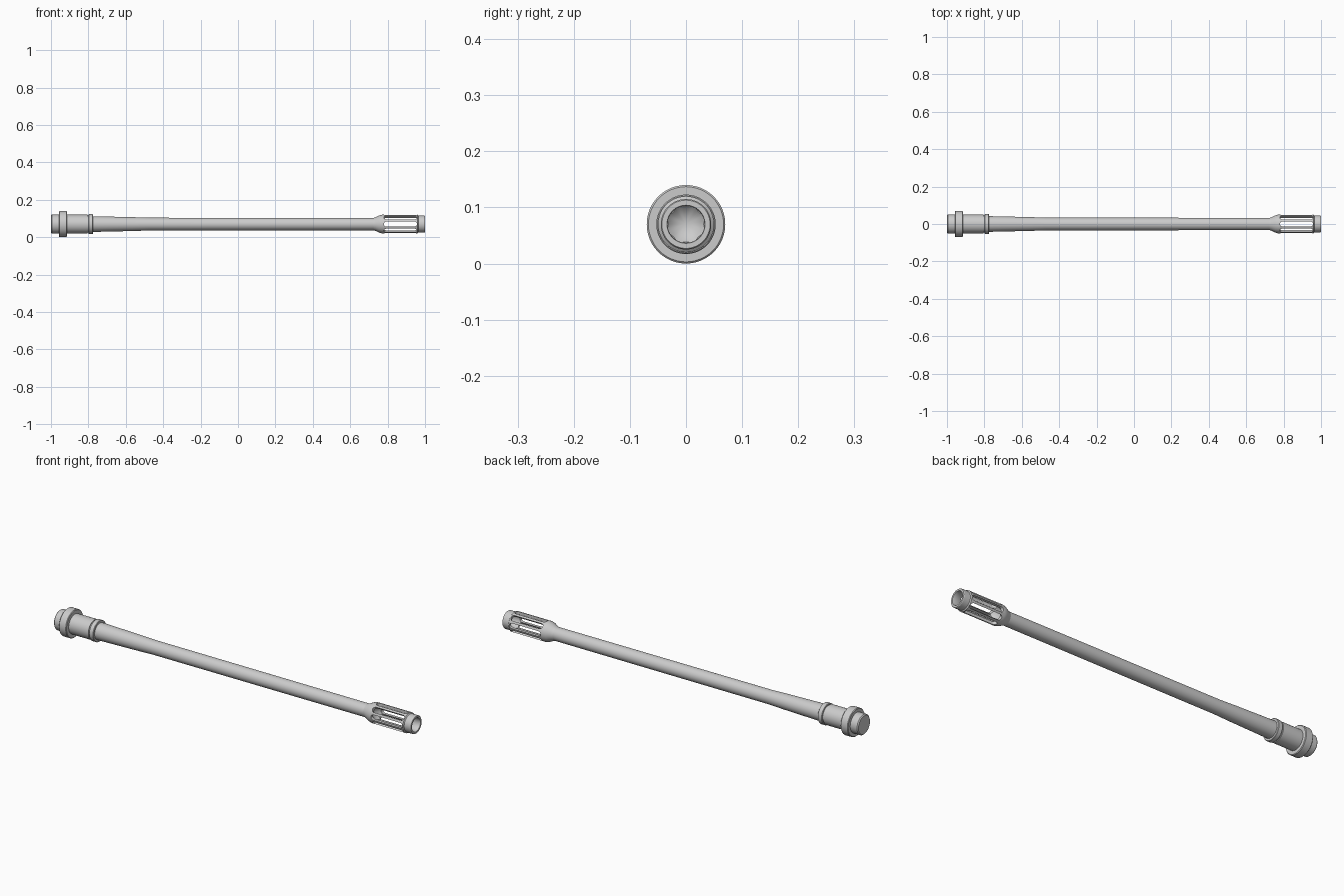
import bpy, bmesh, math
from mathutils import Matrix, Vector

if "Cube" in bpy.data.objects:
    bpy.data.objects.remove(bpy.data.objects["Cube"])

AXIS_Z = 0.07
SEGMENTS = 48


def finish(name, bm):
    bmesh.ops.remove_doubles(bm, verts=bm.verts, dist=1e-5)
    bmesh.ops.recalc_face_normals(bm, faces=bm.faces)
    mesh = bpy.data.meshes.new(name)
    bm.to_mesh(mesh)
    bm.free()
    obj = bpy.data.objects.new(name, mesh)
    bpy.context.collection.objects.link(obj)
    obj.location.z = AXIS_Z
    return obj


def smooth(obj):
    bpy.ops.object.select_all(action='DESELECT')
    obj.select_set(True)
    bpy.context.view_layer.objects.active = obj
    bpy.ops.object.shade_smooth_by_angle(angle=math.radians(30))


def lathe(name, profile):
    """Revolve (x, radius) points around the long axis."""
    bm = bmesh.new()
    verts = [bm.verts.new((x, 0, r)) for x, r in profile]
    edges = [bm.edges.new(pair) for pair in zip(verts, verts[1:])]
    bmesh.ops.spin(bm, geom=verts + edges, cent=(0, 0, 0), axis=(1, 0, 0),
                   angle=math.tau, steps=SEGMENTS, use_merge=True)
    return finish(name, bm)


def slot_cutter(angle, x0, x1, half):
    """Round-ended bar that cuts two opposite slots."""
    bm = bmesh.new()
    outline = []
    for cx, start in ((x1 - half, -90), (x0 + half, 90)):
        for i in range(9):
            a = math.radians(start + i * 22.5)
            outline.append(bm.verts.new((cx + half * math.cos(a), -0.1, half * math.sin(a))))
    face = bm.faces.new(outline)
    ext = bmesh.ops.extrude_face_region(bm, geom=[face])
    bmesh.ops.translate(bm, vec=Vector((0, 0.2, 0)),
                        verts=[v for v in ext['geom'] if isinstance(v, bmesh.types.BMVert)])
    bmesh.ops.rotate(bm, verts=bm.verts, cent=(0, 0, 0),
                     matrix=Matrix.Rotation(angle, 3, 'X'))
    return finish("slot_cutter", bm)


# Breech sleeve with its large locking collar
smooth(lathe("breech_sleeve", [
    (-1, 0), (-1, 0.046), (-0.995, 0.051), (-0.957, 0.051), (-0.957, 0.067),
    (-0.954, 0.07), (-0.918, 0.07), (-0.915, 0.067), (-0.915, 0.05),
    (-0.805, 0.05), (-0.805, 0.03), (-0.805, 0)]))

# Thin retaining ring in front of the sleeve
smooth(lathe("retaining_ring", [
    (-0.81, 0), (-0.81, 0.046), (-0.799, 0.046), (-0.799, 0.051), (-0.797, 0.053),
    (-0.777, 0.053), (-0.775, 0.051), (-0.775, 0)]))

# Tapered barrel
smooth(lathe("barrel", [
    (-0.78, 0), (-0.78, 0.042), (-0.56, 0.037), (-0.47, 0.034),
    (0.74, 0.033), (0.74, 0)]))

# Flared flash hider with open bore
hider = lathe("flash_hider", [
    (0.725, 0), (0.725, 0.033), (0.735, 0.036), (0.755, 0.046), (0.77, 0.05),
    (0.96, 0.05), (0.964, 0.045), (0.997, 0.045), (1, 0.043), (1, 0.034),
    (0.997, 0.033), (0.965, 0.033), (0.955, 0.036), (0.785, 0.036), (0.745, 0)])

# Eight long slots, cut as four through-bars
for i in range(4):
    cutter = slot_cutter(i * math.pi / 4, 0.78, 0.957, 0.0135)
    mod = hider.modifiers.new("slots", 'BOOLEAN')
    mod.operation = 'DIFFERENCE'
    mod.solver = 'EXACT'
    mod.object = cutter
    bpy.context.view_layer.update()
    bpy.context.view_layer.objects.active = hider
    bpy.ops.object.modifier_apply(modifier=mod.name)
    bpy.data.objects.remove(cutter)
smooth(hider)
